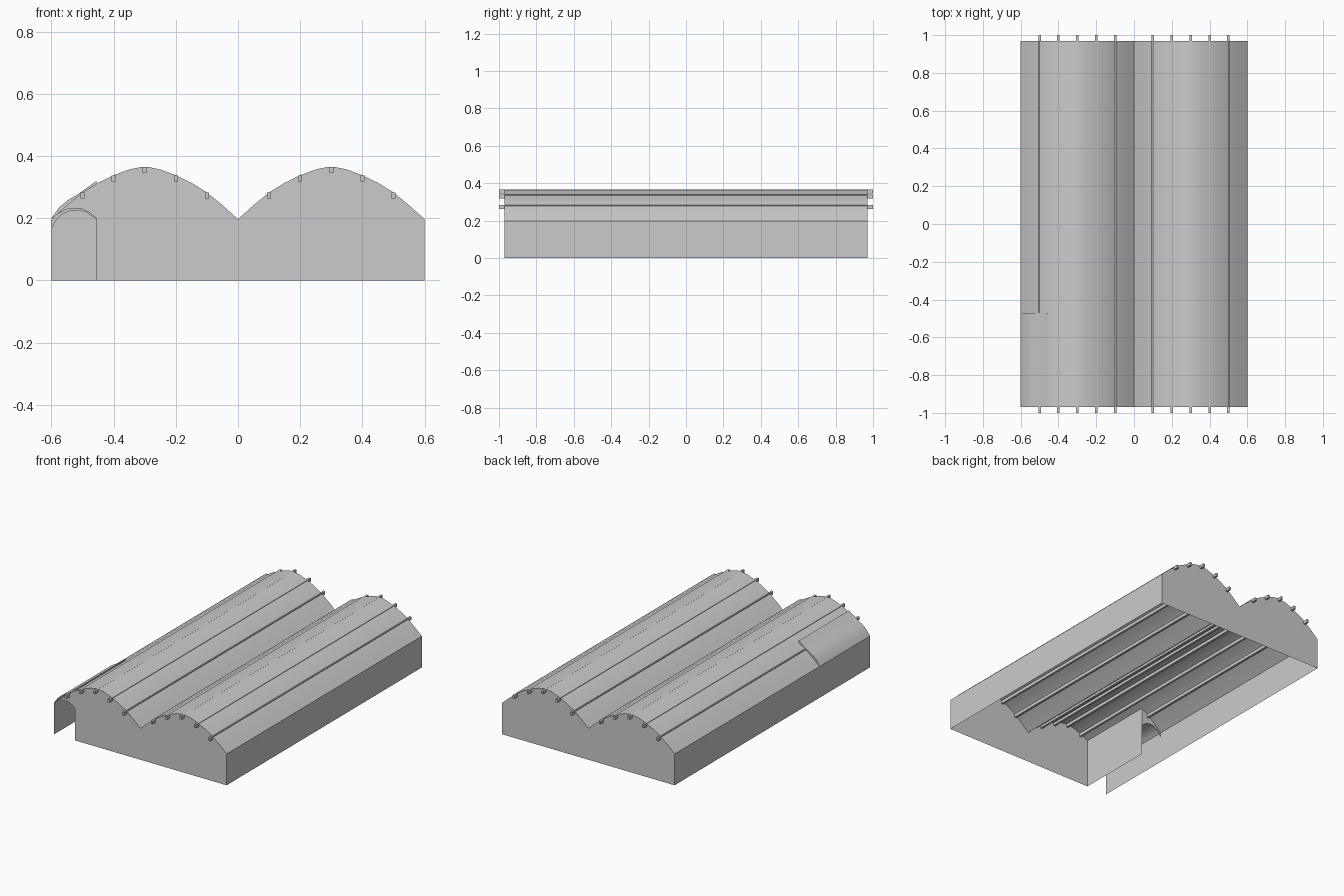
import bpy

if "Cube" in bpy.data.objects:
    bpy.data.objects.remove(bpy.data.objects["Cube"])

W, L = 0.6, 0.97            # half width, half length of the shell
PX, PY = -0.455, -0.47      # inner corner of the entrance passage

# Roof profile of half a vault (valley to ridge), mirrored to a full double vault
half = [(0, .197), (.05, .242), (.1, .283), (.15, .314), (.2, .338),
        (.25, .357), (.285, .364), (.3, .365)]
vault = half + [(W - x, z) for x, z in reversed(half[:-1])]
roof = [(-x, z) for x, z in reversed(vault[1:])] + vault


def height(x, prof):
    for (x0, z0), (x1, z1) in zip(prof, prof[1:]):
        if x0 <= x <= x1:
            return z0 + (z1 - z0) * (x - x0) / (x1 - x0)
    return prof[-1][1]


def mesh(name, verts, faces, smooth=False):
    me = bpy.data.meshes.new(name)
    me.from_pydata(verts, [], faces)
    ob = bpy.data.objects.new(name, me)
    bpy.context.collection.objects.link(ob)
    if smooth:
        bpy.ops.object.select_all(action='DESELECT')
        bpy.context.view_layer.objects.active = ob
        ob.select_set(True)
        bpy.ops.object.shade_smooth_by_angle(angle=0.5)
    return ob


def sheet(name, prof, y0, y1, smooth=True):
    """Profile in x-z swept along y as a thin sheet."""
    n = len(prof)
    v = [(x, y, z) for y in (y0, y1) for x, z in prof]
    return mesh(name, v, [(i, i + 1, n + i + 1, n + i) for i in range(n - 1)], smooth)


def panel(name, y, x0, x1, low, high, back=False):
    """Upright panel at y, filled between two profiles."""
    xs = sorted({x0, x1} | {x for x, _ in low + high if x0 < x < x1})
    n = len(xs)
    v = [(x, y, height(x, p)) for p in (low, high) for x in xs]
    f = [(i, i + 1, n + i + 1, n + i) for i in range(n - 1)]
    return mesh(name, v, [q[::-1] for q in f] if back else f)


ground = [(-W, 0), (W, 0)]
arch = [(-.6, .2), (-.575, .217), (-.55, .229), (-.525, .232), (-.5, .229),
        (-.475, .217), (PX, .198)]
door = [(-.6, .165), (-.585, .194), (-.565, .213), (-.54, .224), (-.515, .226),
        (-.49, .22), (-.47, .207), (PX, .195)]
hood = [(-.6, .2), (-.575, .235), (-.548, .258), (-.515, .277), (-.48, .302), (PX, .32)]

# Shell: vaulted roof and side walls
sheet("vaulted_roof", roof, -L, L)
sheet("right_wall", [(W, .197), (W, 0)], -L, L, False)
sheet("left_wall", [(-W, 0), (-W, .197)], -L, L, False)

# Gable ends; the front one stops at the passage and arches over it
panel("back_gable", L, -W, W, ground, roof, True)
panel("front_gable", -L, PX, W, ground, roof)
panel("front_arch_gable", -L, -W, PX, arch, roof)

# Entrance passage
sheet("passage_vault", arch, -L, PY)
sheet("passage_wall", [(PX, 0), (PX, .32)], -L, PY, False)
panel("passage_end_wall", PY, -W, PX, door, hood)
sheet("passage_hood", hood, -L, PY)

# Lengthwise roof bars, tops level with the roof
for side in (-1, 1):
    for k in range(1, 6):
        x = side * k / 10
        top = height(x, roof)
        bpy.ops.mesh.primitive_cube_add(size=1, location=(x, 0, top - .01))
        bar = bpy.context.object
        bar.name = "roof_bar"
        bar.scale = (.013, 2, .02)
